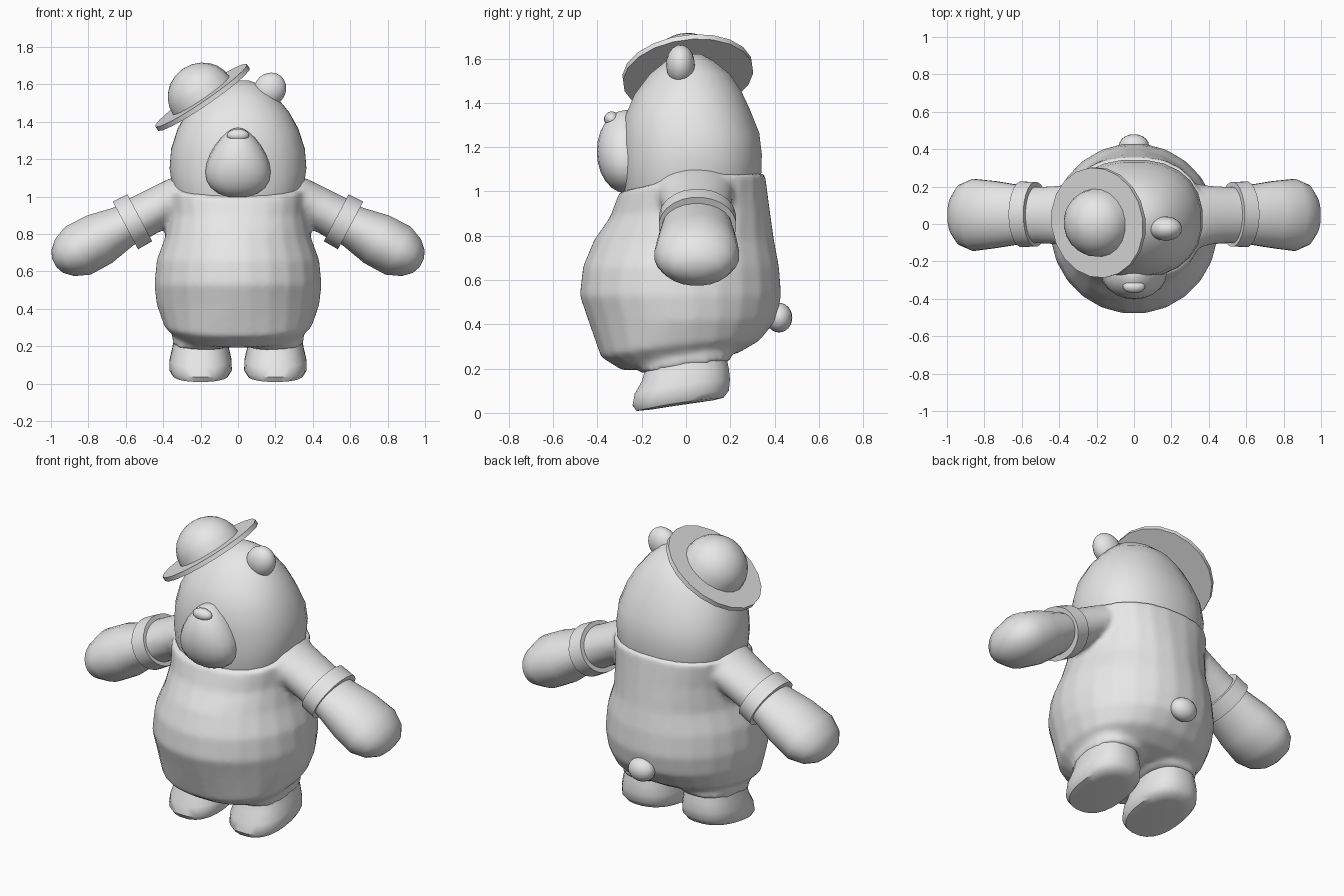
import bpy, bmesh
from math import sin, cos, pi, radians
from mathutils import Matrix, Vector

cube = bpy.data.objects.get("Cube")
if cube:
    bpy.data.objects.remove(cube)

grey = bpy.data.materials.new("plain_grey")
grey.use_nodes = True
grey.diffuse_color = (0.8, 0.8, 0.8, 1)
grey.node_tree.nodes["Principled BSDF"].inputs["Base Color"].default_value = (0.8, 0.8, 0.8, 1)

FLIP = Matrix.Scale(-1, 4, Vector((1, 0, 0)))
SIDES = (("left", Matrix.Identity(4)), ("right", FLIP))
parts = []


def finish(name, bm):
    """Turn a bmesh into a named grey object."""
    bmesh.ops.recalc_face_normals(bm, faces=bm.faces)
    mesh = bpy.data.meshes.new(name)
    bm.to_mesh(mesh)
    bm.free()
    mesh.materials.append(grey)
    obj = bpy.data.objects.new(name, mesh)
    bpy.context.collection.objects.link(obj)
    parts.append(obj)
    return obj


def loft(bm, rows, matrix=Matrix.Identity(4), sides=24):
    """Skin ovals given as (height, half width, y front, y back, slant)."""
    rings = []
    for z, rx, y0, y1, slant in rows:
        power = 2 / (2 + 0.4 * slant)
        ring = []
        for i in range(sides):
            a = 2 * pi * (i + 0.5) / sides
            c, s = cos(a), sin(a)
            x = rx * abs(c) ** power * (1 if c > 0 else -1)
            y = (y0 + y1) / 2 + (y1 - y0) / 2 * abs(s) ** power * (1 if s > 0 else -1)
            h = z + slant * (0.14 * y - 0.2 * y * y)
            ring.append(bm.verts.new(matrix @ Vector((x, y, h))))
        rings.append(ring)
    for a, b in zip(rings, rings[1:]):
        for i in range(sides):
            j = (i + 1) % sides
            bm.faces.new((a[i], a[j], b[j], b[i]))
    bm.faces.new(rings[0])
    bm.faces.new(rings[-1])


def lofted(name, rows, matrix=Matrix.Identity(4), sides=24):
    bm = bmesh.new()
    loft(bm, rows, matrix, sides)
    return finish(name, bm)


def ellipsoid(name, centre, radii, taper=0, turn=0):
    """Round blob; taper narrows its top, turn leans it sideways."""
    bm = bmesh.new()
    bmesh.ops.create_uvsphere(bm, u_segments=20, v_segments=12, radius=1)
    for v in bm.verts:
        v.co.x *= 1 - taper * v.co.z
    bm.transform(Matrix.Translation(centre) @ Matrix.Rotation(turn, 4, 'Y')
                 @ Matrix.Diagonal((*radii, 1)))
    return finish(name, bm)


# Arm frame: local z runs down the arm from the cuff
tilt = radians(28)
down, across = Vector((cos(tilt), 0, -sin(tilt))), Vector((sin(tilt), 0, cos(tilt)))
arm = Matrix.Translation((0.565, 0, 0.865)) @ Matrix((across, (0, 1, 0), down)).transposed().to_4x4()

# Suit: torso, sleeves and trouser legs blended into one skin
torso = [(0.23, 0.25, -0.2, 0.15, 1), (0.25, 0.33, -0.29, 0.24, 1),
         (0.31, 0.395, -0.385, 0.335, 0.7), (0.42, 0.437, -0.445, 0.41, 0),
         (0.53, 0.45, -0.483, 0.433, 0), (0.66, 0.437, -0.468, 0.423, 0),
         (0.78, 0.393, -0.418, 0.4, 0), (0.92, 0.367, -0.345, 0.378, 0.5),
         (1.058, 0.374, -0.302, 0.358, 1)]
sleeve = [(-0.36, 0.1, -0.14, 0.22, 0), (-0.27, 0.112, -0.13, 0.215, 0),
          (-0.17, 0.115, -0.11, 0.205, 0), (-0.08, 0.117, -0.105, 0.2, 0),
          (0.02, 0.12, -0.105, 0.2, 0)]
trouser = [(0.212, 0.162, -0.205, 0.205, 1), (0.42, 0.162, -0.2, 0.2, 1)]
bm = bmesh.new()
loft(bm, torso)
for _, side in SIDES:
    loft(bm, sleeve, side @ arm)
    loft(bm, trouser, side @ Matrix.Translation((0.19, 0, 0)))
suit = finish("suit", bm)
remesh = suit.modifiers.new("blend", 'REMESH')
remesh.mode = 'VOXEL'
remesh.voxel_size = 0.016
remesh.use_smooth_shade = True
soften = suit.modifiers.new("soften", 'SMOOTH')
soften.factor = 0.5
soften.iterations = 6

# Cuffs, hands and feet
cuff = [(-0.045, 0.11, -0.1, 0.2, 0), (-0.045, 0.143, -0.122, 0.226, 0),
        (0.042, 0.146, -0.124, 0.228, 0), (0.042, 0.1, -0.09, 0.19, 0)]
hand = [(-0.02, 0.105, -0.1, 0.2, 0), (0.06, 0.116, -0.11, 0.21, 0),
        (0.2, 0.145, -0.13, 0.23, 0), (0.33, 0.146, -0.145, 0.242, 0),
        (0.41, 0.112, -0.115, 0.212, 0), (0.455, 0.068, -0.06, 0.155, 0),
        (0.472, 0.025, 0.01, 0.08, 0)]
foot = [(0.042, 0.1, -0.16, 0.12, 1), (0.05, 0.15, -0.225, 0.17, 1),
        (0.08, 0.168, -0.243, 0.195, 1), (0.13, 0.166, -0.233, 0.2, 1),
        (0.18, 0.154, -0.2, 0.195, 1), (0.25, 0.14, -0.18, 0.18, 1)]
for label, side in SIDES:
    lofted(label + "_cuff", cuff, side @ arm)
    lofted(label + "_hand", hand, side @ arm)
    lofted(label + "_foot", foot, side @ Matrix.Translation((0.2, 0, 0)))

# Head
head = [(0.95, 0.33, -0.26, 0.32, 0.8), (1.06, 0.355, -0.285, 0.342, 0.8),
        (1.15, 0.368, -0.29, 0.345, 0.7), (1.25, 0.36, -0.29, 0.333, 0.6),
        (1.36, 0.325, -0.28, 0.29, 0.5), (1.45, 0.275, -0.235, 0.25, 0.3),
        (1.53, 0.21, -0.165, 0.2, 0), (1.59, 0.14, -0.09, 0.125, 0),
        (1.62, 0.06, -0.02, 0.07, 0)]
lofted("head", head)
ellipsoid("muzzle", (0, -0.27, 1.18), (0.167, 0.133, 0.188), taper=0.32)
ellipsoid("nose", (0, -0.335, 1.327), (0.06, 0.035, 0.034))
ellipsoid("left_ear", (0.17, -0.025, 1.572), (0.085, 0.065, 0.093), turn=radians(35))
ellipsoid("tail", (0, 0.42, 0.43), (0.08, 0.06, 0.067))

# Hat: thin brim and domed crown, tipped to one side
hat = [(z, r, -r, r, 0) for z, r in ((-0.013, 0.17), (-0.013, 0.297), (0.013, 0.297), (0.013, 0.183))]
for k in range(1, 7):
    a = k * pi / 2 / 6.3
    hat.append((0.013 + 0.172 * sin(a), 0.183 * cos(a), -0.183 * cos(a), 0.183 * cos(a), 0))
lean = (Matrix.Translation((-0.19, 0.008, 1.53)) @ Matrix.Rotation(radians(8), 4, 'X')
        @ Matrix.Rotation(radians(-34), 4, 'Y'))
lofted("hat", hat, lean, 20)

# Smooth shading with sharp rims
bpy.ops.object.select_all(action='DESELECT')
for obj in parts:
    obj.select_set(True)
bpy.context.view_layer.objects.active = parts[0]
bpy.ops.object.shade_smooth_by_angle(angle=radians(45))
